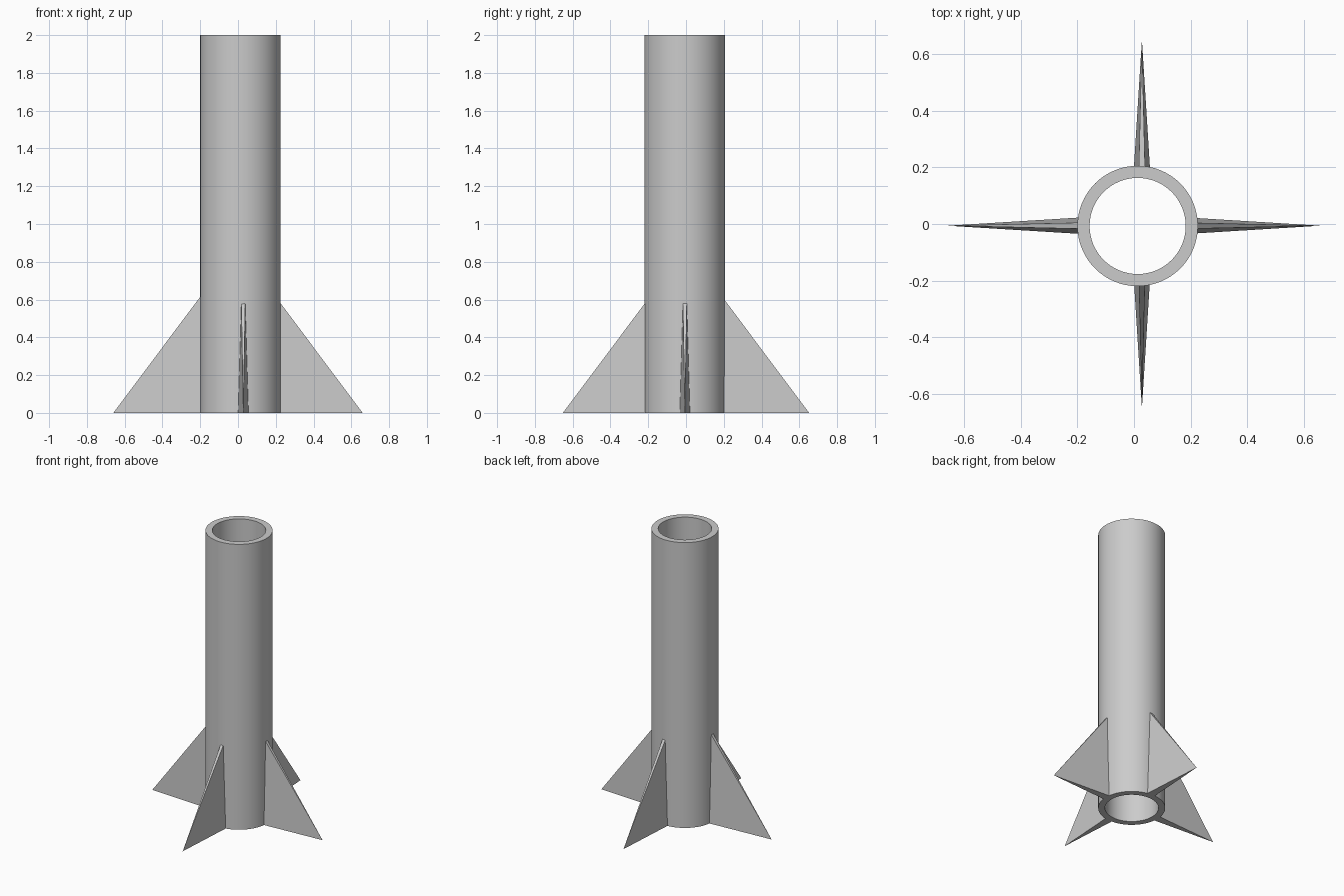
import bpy
import bmesh
import math

cube = bpy.data.objects.get("Cube")
if cube:
    bpy.data.objects.remove(cube, do_unlink=True)

# One plain grey for the whole model
grey = bpy.data.materials.new("light grey")
grey.use_nodes = True
colour = (0.6, 0.6, 0.6, 1.0)
grey.diffuse_color = colour
grey.node_tree.nodes["Principled BSDF"].inputs["Base Color"].default_value = colour


def add_object(name, bm):
    bmesh.ops.recalc_face_normals(bm, faces=bm.faces)
    mesh = bpy.data.meshes.new(name)
    bm.to_mesh(mesh)
    bm.free()
    mesh.materials.append(grey)
    obj = bpy.data.objects.new(name, mesh)
    bpy.context.collection.objects.link(obj)
    return obj


# Hollow body tube: a wall section spun around the tube axis
AXIS = (0.013, -0.007, 0)
INNER, OUTER, HEIGHT = 0.17, 0.213, 2.0
SEGMENTS = 64
bm = bmesh.new()
section = [(INNER, 0), (OUTER, 0), (OUTER, HEIGHT), (INNER, HEIGHT)]
verts = [bm.verts.new((AXIS[0] + r, AXIS[1], z)) for r, z in section]
edges = [bm.edges.new((verts[i], verts[(i + 1) % 4])) for i in range(4)]
bmesh.ops.spin(bm, geom=verts + edges, cent=AXIS, axis=(0, 0, 1),
               angle=math.tau, steps=SEGMENTS, use_merge=True)
bmesh.ops.remove_doubles(bm, verts=bm.verts, dist=0.0001)
tube = add_object("body_tube", bm)
bpy.ops.object.select_all(action="DESELECT")
tube.select_set(True)
bpy.context.view_layer.objects.active = tube
bpy.ops.object.shade_smooth_by_angle(angle=math.radians(30))


# Tapered fin: trapezoid root buried in the tube wall, running to a point
def add_fin(name, direction, offset, tip):
    root, rise = 0.19, 1.335
    top = rise * (tip - root)
    dx, dy = direction
    ox, oy = offset

    def place(out, side, z):
        return (ox + out * dx - side * dy, oy + out * dy + side * dx, z)

    bm = bmesh.new()
    point = bm.verts.new(place(tip, 0, 0))
    base = [bm.verts.new(place(root, side, z)) for side, z in
            [(-0.029, 0), (0.029, 0), (0.011, top), (-0.011, top)]]
    bm.faces.new(base)
    for i in range(4):
        bm.faces.new((base[i], base[(i + 1) % 4], point))
    add_object(name, bm)


side_offset, end_offset = (0, -0.006), (0.028, 0)
add_fin("left_fin", (1, 0), side_offset, 0.66)
add_fin("right_fin", (-1, 0), side_offset, 0.66)
add_fin("front_fin", (0, -1), end_offset, 0.652)
add_fin("back_fin", (0, 1), end_offset, 0.652)
